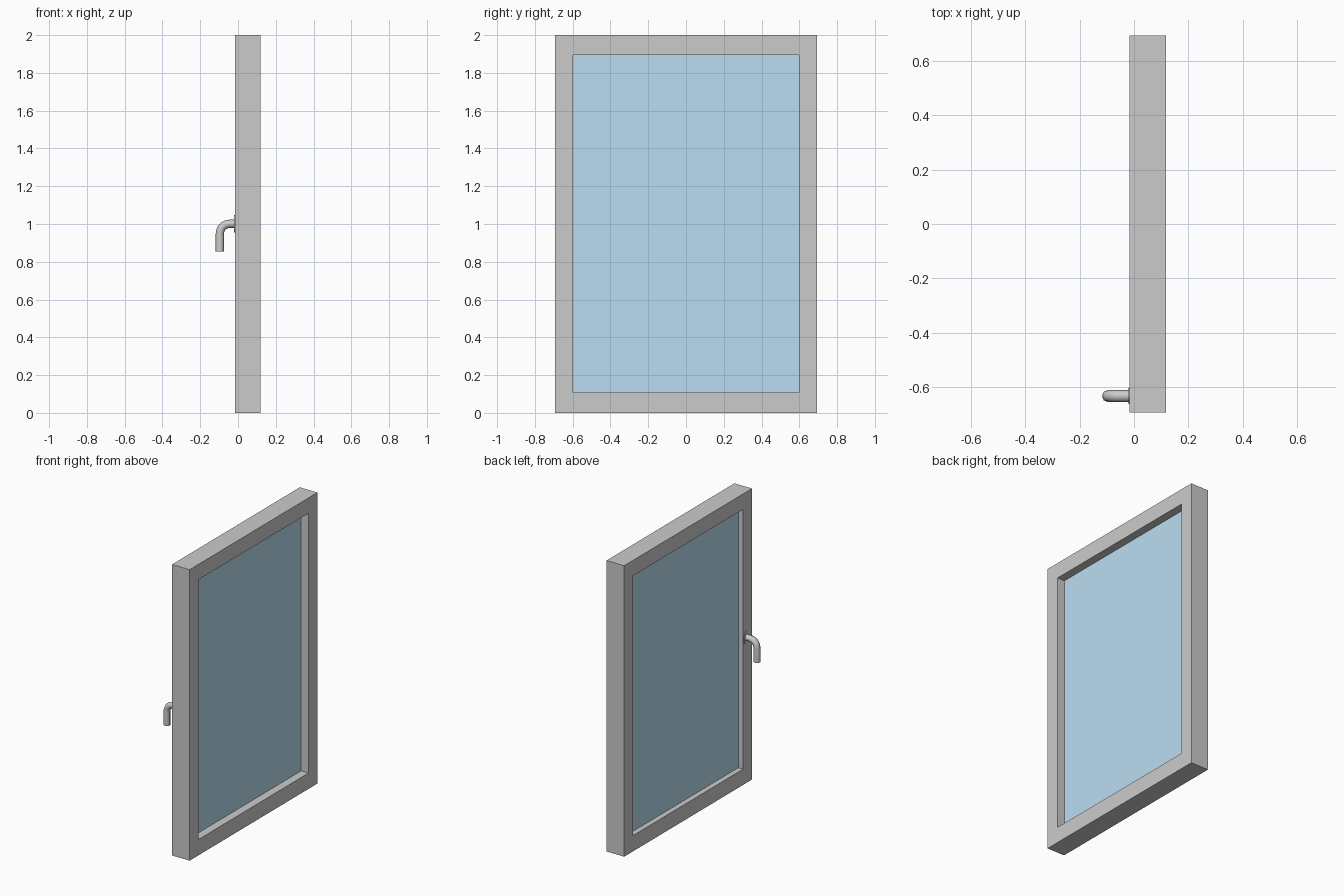
import bpy, bmesh, math
from mathutils import Vector

if "Cube" in bpy.data.objects:
    bpy.data.objects.remove(bpy.data.objects["Cube"])

X0, X1 = -0.016, 0.118          # frame depth
HALF_W, HEIGHT = 0.694, 2.0     # frame outline
IN_W, IN_Z0, IN_Z1 = 0.597, 0.109, 1.894  # glazed opening


def finish(bm, name, color=None):
    bmesh.ops.recalc_face_normals(bm, faces=bm.faces)
    mesh = bpy.data.meshes.new(name)
    bm.to_mesh(mesh)
    bm.free()
    obj = bpy.data.objects.new(name, mesh)
    bpy.context.collection.objects.link(obj)
    if color:
        mat = bpy.data.materials.new(name + "_material")
        mat.diffuse_color = color
        mat.use_nodes = True
        mat.node_tree.nodes["Principled BSDF"].inputs["Base Color"].default_value = mat.diffuse_color
        mesh.materials.append(mat)
    return obj


def bridge(bm, rings, close=False, caps=True):
    """Join successive vertex rings with quads."""
    loops = [[bm.verts.new(p) for p in r] for r in rings]
    n = len(loops[0])
    pairs = list(zip(loops, loops[1:]))
    if close:
        pairs.append((loops[-1], loops[0]))
    for a, b in pairs:
        for i in range(n):
            j = (i + 1) % n
            bm.faces.new((a[i], a[j], b[j], b[i]))
    if caps and not close:
        bm.faces.new(loops[0])
        bm.faces.new(loops[-1])


def rect(x, w, z0, z1):
    return [(x, -w, z0), (x, w, z0), (x, w, z1), (x, -w, z1)]


# Frame: one closed rectangular ring with a reveal
bm = bmesh.new()
bridge(bm, [rect(X0, HALF_W, 0, HEIGHT), rect(X1, HALF_W, 0, HEIGHT),
            rect(X1, IN_W, IN_Z0, IN_Z1), rect(X0, IN_W, IN_Z0, IN_Z1)], close=True)
finish(bm, "window_frame")

# Glass: pane recessed from both sides
bm = bmesh.new()
bridge(bm, [rect(0.02, IN_W, IN_Z0, IN_Z1), rect(0.062, IN_W, IN_Z0, IN_Z1)])
finish(bm, "glass_pane", (0.5, 0.72, 0.88, 1))

# Handle: octagonal rod bent downwards
HY, HZ, R, BEND = -0.634, 1.001, 0.022, 0.052
HX, TIP = -0.118 + R, 0.855


def ring(x, z, angle, sides=8):
    out = Vector((-math.sin(angle), 0, math.cos(angle)))
    pts = []
    for i in range(sides):
        t = math.tau * i / sides
        pts.append(Vector((x, HY, z)) + R * (out * math.cos(t) + Vector((0, 1, 0)) * math.sin(t)))
    return pts


rings = [ring(X0, HZ, 0)]
for k in range(6):
    a = math.pi / 2 * k / 5
    rings.append(ring(HX + BEND * (1 - math.sin(a)), HZ - BEND * (1 - math.cos(a)), a))
rings.append(ring(HX, TIP, math.pi / 2))
bm = bmesh.new()
bridge(bm, rings)
finish(bm, "handle")

# Handle plate: thin oval rosette against the frame
bm = bmesh.new()
oval = [(0.03 * math.cos(math.tau * i / 16), 0.046 * math.sin(math.tau * i / 16)) for i in range(16)]
bridge(bm, [[(x, HY + y, HZ + z) for y, z in oval] for x in (X0 - 0.004, X0)])
finish(bm, "handle_plate")

# Smooth the handle bend while keeping hard corners
for name in ("handle", "handle_plate"):
    bpy.ops.object.select_all(action='DESELECT')
    obj = bpy.data.objects[name]
    obj.select_set(True)
    bpy.context.view_layer.objects.active = obj
    bpy.ops.object.shade_smooth_by_angle(angle=math.radians(50))
